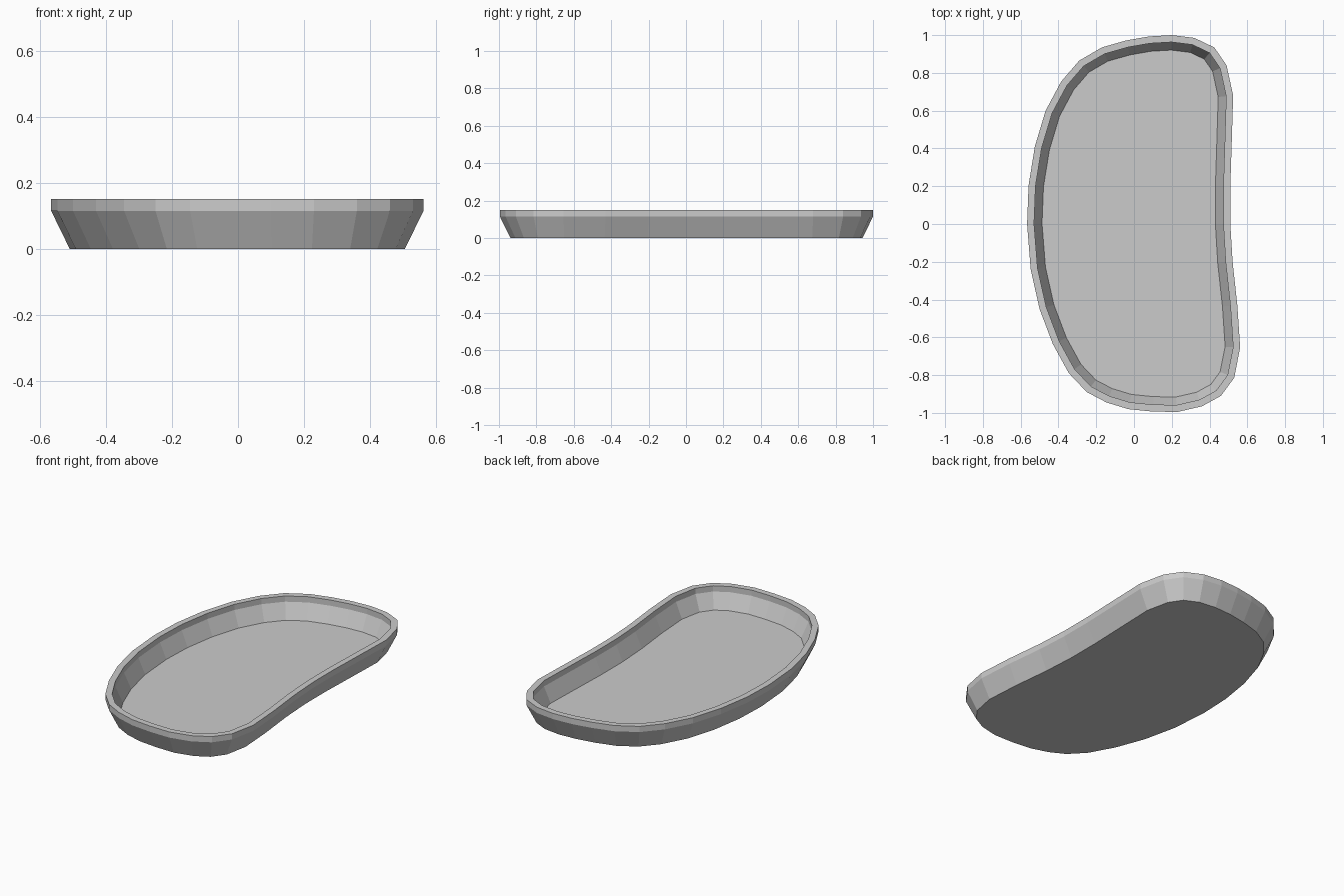
import bpy, bmesh
from mathutils import Vector

old = bpy.data.objects.get("Cube")
if old:
    bpy.data.objects.remove(old)

# Kidney-shaped rim outline, counter-clockwise from the right side
OUTLINE = [Vector(p) for p in (
    (.51, 0), (.51, .2), (.518, .45), (.525, .68), (.49, .84), (.425, .935),
    (.32, .985), (.2, 1), (.08, .993), (-.04, .972), (-.17, .935), (-.29, .865),
    (-.385, .755), (-.468, .6), (-.525, .41), (-.558, .205), (-.566, 0),
    (-.547, -.24), (-.5, -.45), (-.43, -.635), (-.345, -.79), (-.25, -.89),
    (-.145, -.945), (-.03, -.98), (.1, -.993), (.23, -.995), (.36, -.965),
    (.46, -.91), (.53, -.815), (.562, -.655), (.547, -.43), (.522, -.2))]

# Wall section as (inset, height): underside, outer wall, rim, inner wall, floor
SECTION = [(.056, 0), (0, .115), (0, .15), (.037, .15), (.037, .115), (.079, .021)]


def inset(points, distance):
    """Move each corner inward so every side shifts by the same distance."""
    result = []
    for i, p in enumerate(points):
        a = (p - points[i - 1]).normalized()
        b = (points[(i + 1) % len(points)] - p).normalized()
        na, nb = Vector((-a.y, a.x)), Vector((-b.y, b.x))
        result.append(p + (na + nb) * distance / (1 + na.dot(nb)))
    return result


grey = bpy.data.materials.new("plain grey")
grey.use_nodes = True
colour = (.6, .6, .6, 1)
grey.diffuse_color = colour
grey.node_tree.nodes["Principled BSDF"].inputs["Base Color"].default_value = colour

# Stack the section rings and bridge them into the tray wall
bm = bmesh.new()
rings = [[bm.verts.new((p.x, p.y, z)) for p in inset(OUTLINE, d)] for d, z in SECTION]
for low, high in zip(rings, rings[1:]):
    for i in range(len(low)):
        j = (i + 1) % len(low)
        bm.faces.new((low[i], low[j], high[j], high[i]))

# Underside and inner floor
bm.faces.new(rings[0][::-1])
bm.faces.new(rings[-1])

mesh = bpy.data.meshes.new("tray")
bm.to_mesh(mesh)
bm.free()
mesh.materials.append(grey)
tray = bpy.data.objects.new("tray", mesh)
bpy.context.collection.objects.link(tray)
